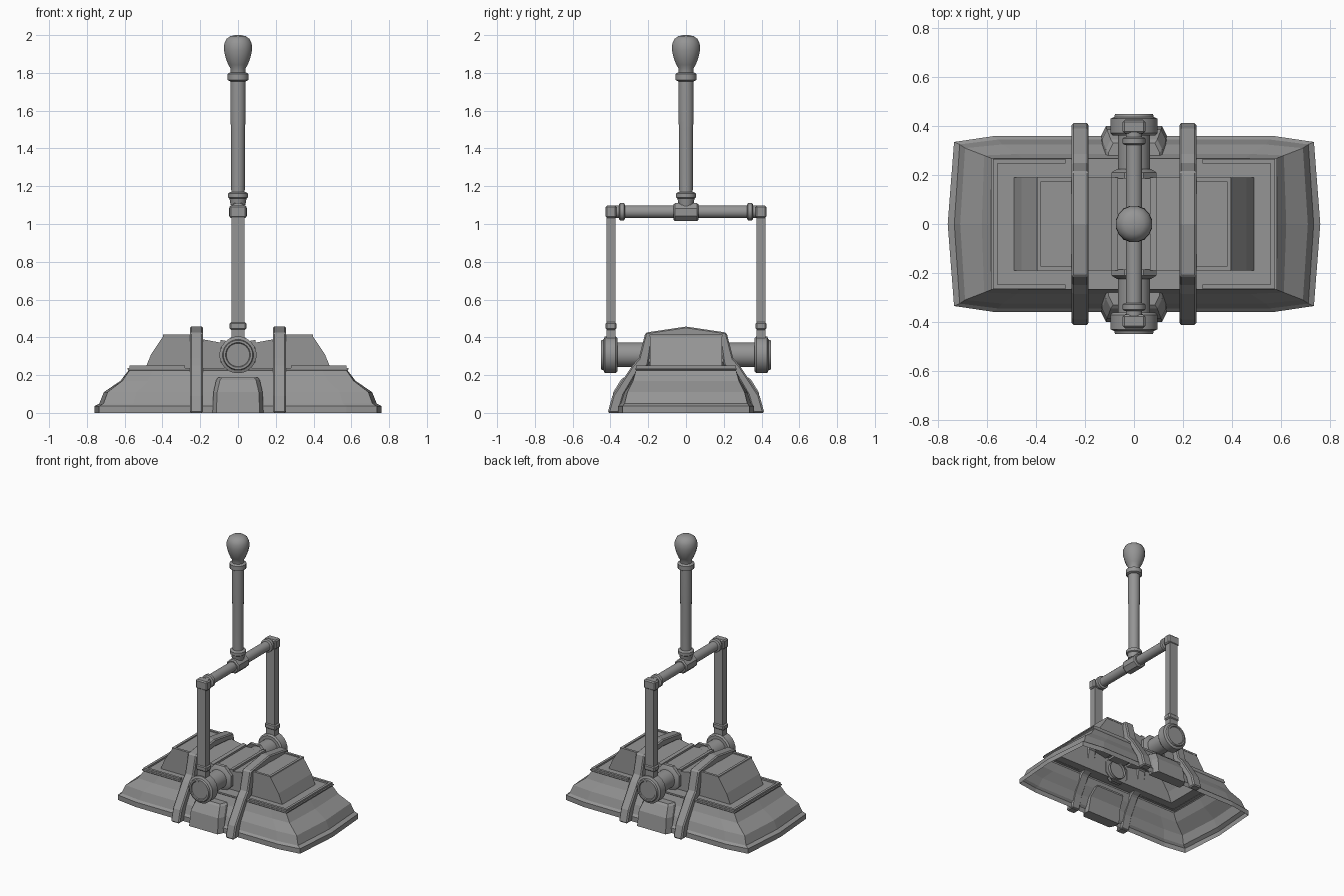
import bpy, bmesh, math
from mathutils import Matrix, Vector

if "Cube" in bpy.data.objects:
    bpy.data.objects.remove(bpy.data.objects["Cube"])

grey = bpy.data.materials.new("metal_grey")
grey.diffuse_color = (0.3, 0.3, 0.3, 1)
grey.use_nodes = True
grey.node_tree.nodes["Principled BSDF"].inputs["Base Color"].default_value = grey.diffuse_color


def finish(name, bm, bevel=0.0, smooth=False, normals=True):
    if normals:
        bmesh.ops.recalc_face_normals(bm, faces=bm.faces)
    me = bpy.data.meshes.new(name)
    bm.to_mesh(me)
    bm.free()
    ob = bpy.data.objects.new(name, me)
    bpy.context.collection.objects.link(ob)
    me.materials.append(grey)
    if bevel:
        m = ob.modifiers.new("bevel", 'BEVEL')
        m.width = bevel
        m.segments = 1
    if smooth:
        bpy.ops.object.select_all(action='DESELECT')
        ob.select_set(True)
        bpy.context.view_layer.objects.active = ob
        bpy.ops.object.shade_smooth_by_angle(angle=math.radians(35))
    return ob


def box(name, lo, hi, bevel=0.0):
    bm = bmesh.new()
    bmesh.ops.create_cube(bm, size=1)
    for v in bm.verts:
        v.co = [(a + b) / 2 + c * (b - a) for a, b, c in zip(lo, hi, v.co)]
    return finish(name, bm, bevel)


def loft(name, rings, cap_start=False, cap_end=False, bevel=0.0, smooth=False):
    bm = bmesh.new()
    vs = [[bm.verts.new(p) for p in r] for r in rings]
    n = len(vs[0])
    for a, b in zip(vs, vs[1:]):
        for i in range(n):
            j = (i + 1) % n
            bm.faces.new((a[i], a[j], b[j], b[i]))
    if cap_start:
        bm.faces.new(vs[0][::-1])
    if cap_end:
        bm.faces.new(vs[-1])
    return finish(name, bm, bevel, smooth)


def lathe(name, profile, axis='Z', centre=(0, 0, 0), sides=16, flip=1, caps=(True, True)):
    """profile = (distance along axis, radius)"""
    rings = []
    for d, r in profile:
        ring = []
        for k in range(sides):
            t = 2 * math.pi * (k + 0.5) / sides
            a, b = r * math.cos(t), r * math.sin(t)
            p = Vector((a, b, d)) if axis == 'Z' else Vector((a, d * flip, b))
            ring.append(p + Vector(centre))
        rings.append(ring)
    return loft(name, rings, caps[0], caps[1], smooth=True)


# Hollow skirt of the base: corner x, corner y, end bulge, side bulge, height
def skirt_ring(hx, hy, bx, by, z):
    sx = hx * 0.78
    return [(hx, -hy, z), (hx + bx, 0, z), (hx, hy, z), (sx, hy + by, z), (-sx, hy + by, z),
            (-hx, hy, z), (-hx - bx, 0, z), (-hx, -hy, z), (-sx, -hy - by, z), (sx, -hy - by, z)]


loft("base_skirt", [skirt_ring(*r) for r in (
    (0.735, 0.335, 0.026, 0.024, 0), (0.735, 0.335, 0.026, 0.024, 0.036),
    (0.712, 0.325, 0.022, 0.02, 0.05), (0.69, 0.31, 0.02, 0.015, 0.11),
    (0.612, 0.28, 0.01, 0.006, 0.17), (0.575, 0.265, 0.005, 0, 0.225),
    (0.585, 0.268, 0, 0, 0.23), (0.585, 0.268, 0, 0, 0.238), (0.49, 0.19, 0, 0, 0.238))])

# Upper housing, open underneath, with a lower saddle in the middle
half = [(0.49, 0.238), (0.46, 0.31), (0.395, 0.408), (0.23, 0.408), (0.2, 0.392),
        (0.092, 0.372), (0.092, 0.386), (0.066, 0.382), (0.066, 0.368)]
prof = half + [(-x, z) for x, z in reversed(half)]
bm = bmesh.new()
front = [bm.verts.new((x, -0.19, z)) for x, z in prof]
back = [bm.verts.new((x, 0.19, z)) for x, z in prof]
for i in range(len(prof) - 1):
    bm.faces.new((front[i], front[i + 1], back[i + 1], back[i]))
bm.faces.new(front[::-1])
bm.faces.new(back)
finish("upper_housing", bm)


# C-shaped raised rims on the ledge and housing top
def rim(name, x0, x1, hy, w, z0, z1):
    for s in (1, -1):
        xs = sorted((s * (x1 - w), s * x1))
        box(name + "_end", (xs[0], -hy, z0), (xs[1], hy, z1))
        xs = sorted((s * x0, s * (x1 - w)))
        for t in (1, -1):
            ys = sorted((t * (hy - w), t * hy))
            box(name + "_side", (xs[0], ys[0], z0), (xs[1], ys[1], z1))


rim("ledge_rim", 0.28, 0.575, 0.265, 0.018, 0.236, 0.25)
rim("housing_rim", 0.25, 0.397, 0.192, 0.018, 0.404, 0.416)

# Two ribs strapped over the base
outer = [(0.415, 0), (0.39, 0.09), (0.285, 0.25), (0.25, 0.29), (0.215, 0.425), (0, 0.457)]
inner = [(0.355, 0), (0.325, 0.1), (0.255, 0.22), (0.2, 0.25), (0.178, 0.39), (0, 0.405)]
mirror = lambda p: p + [(-y, z) for y, z in reversed(p[:-1])]
for s in (1, -1):
    rings = [[(s * 0.22 + d, y, z) for y, z in p] for d, p in
             ((-0.035, mirror(outer)), (0.035, mirror(outer)))]
    bm = bmesh.new()
    quads = []
    for d in (-0.035, 0.035):
        quads.append([[bm.verts.new((s * 0.22 + d, y, z)) for y, z in mirror(p)]
                      for p in (outer, inner)])
    (ao, ai), (bo, bi) = quads
    n = len(ao)
    for i in range(n - 1):
        j = i + 1
        for q in ((ao[i], ao[j], bo[j], bo[i]), (ai[i], bi[i], bi[j], ai[j]),
                  (ao[i], ai[i], ai[j], ao[j]), (bo[i], bo[j], bi[j], bi[i])):
            bm.faces.new(q)
    for i in (0, n - 1):
        bm.faces.new((ao[i], bo[i], bi[i], ai[i]))
    finish("rib", bm, bevel=0.008)

for s in (1, -1):
    # Foot block under each pivot
    rings = []
    for hx, y, b, z in ((0.135, 0.4, 0.32, 0), (0.13, 0.385, 0.3, 0.11),
                        (0.115, 0.345, 0.25, 0.175), (0.105, 0.33, 0.25, 0.187)):
        rings.append([(hx, s * b, z), (hx, s * (y - 0.04), z), (hx - 0.02, s * y, z),
                      (-hx + 0.02, s * y, z), (-hx, s * (y - 0.04), z), (-hx, s * b, z)])
    loft("foot_block", rings, True, True)
    # Pivot axle, collar and round cap
    c = (0, 0, 0.307)
    lathe("axle", [(0.17, 0.066), (0.38, 0.066)], 'Y', c, 20, s, (False, False))
    lathe("axle_collar", [(0.185, 0.1), (0.21, 0.1), (0.225, 0.075)], 'Y', c, 8, s, (False, True))
    lathe("pivot_cap", [(0.362, 0.066), (0.362, 0.088), (0.372, 0.098), (0.43, 0.098),
                        (0.437, 0.082), (0.45, 0.078), (0.45, 0.066), (0.444, 0.062)],
          'Y', c, 20, s)
    # Upright leg with foot collar and corner block
    y = s * 0.397
    box("leg", (-0.034, y - 0.024, 0.39), (0.034, y + 0.024, 1.04))
    box("leg_collar", (-0.044, y - 0.03, 0.44), (0.044, y + 0.03, 0.48), 0.008)
    box("corner_block", (-0.046, y - 0.028, 1.032), (0.046, y + 0.028, 1.098), 0.008)
    lathe("crossbar_collar", [(0.322, 0.036), (0.328, 0.047), (0.35, 0.047), (0.356, 0.036)],
          'Y', (0, 0, 1.065), 16, s)

# Crossbar and central hub
lathe("crossbar", [(-0.375, 0.034), (0.375, 0.034)], 'Y', (0, 0, 1.065))
lathe("crossbar_hub", [(-0.066, 0.044), (-0.058, 0.052), (0.058, 0.052), (0.066, 0.044)],
      'Y', (0, 0, 1.063), 8)

# Lever shaft with collars, then the knob
lathe("lever_shaft", [(1.09, 0.036), (1.5, 0.038), (1.57, 0.041), (1.78, 0.041)])
lathe("lower_collar", [(1.1, 0.04), (1.135, 0.046), (1.14, 0.054), (1.162, 0.054), (1.17, 0.04)])
lathe("upper_collar", [(1.755, 0.042), (1.762, 0.056), (1.795, 0.056), (1.803, 0.042)])
lathe("knob", [(1.795, 0.04), (1.825, 0.041), (1.842, 0.052), (1.88, 0.067), (1.92, 0.076),
               (1.955, 0.074), (1.98, 0.062), (1.994, 0.042), (2.0, 0.015)])
